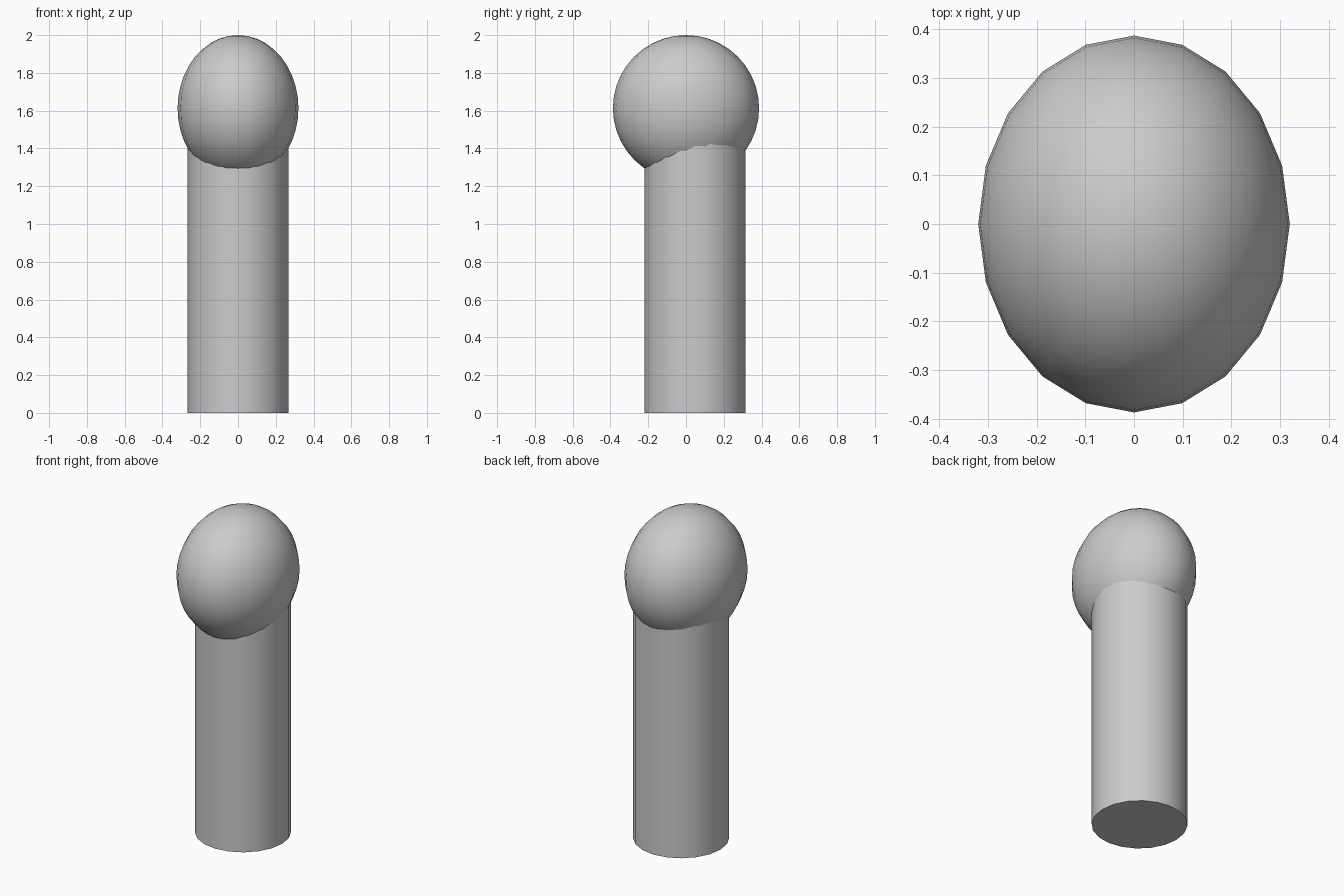
import bpy
from math import radians

if "Cube" in bpy.data.objects:
    bpy.data.objects.remove(bpy.data.objects["Cube"])


def smooth(obj, name, angle):
    obj.name = name
    bpy.ops.object.shade_smooth_by_angle(angle=radians(angle))


# Round post, set slightly towards the back
bpy.ops.mesh.primitive_cylinder_add(vertices=20, radius=0.267, depth=1.6,
                                    location=(0, 0.0475, 0.8))
smooth(bpy.context.object, "post", 30)

# Ball on top, flattened from side to side
bpy.ops.mesh.primitive_uv_sphere_add(segments=20, ring_count=20, radius=0.387,
                                     location=(0, 0, 1.613))
ball = bpy.context.object
ball.scale.x = 0.32 / 0.387
bpy.ops.object.transform_apply(location=False, rotation=False, scale=True)
smooth(ball, "ball", 40)
